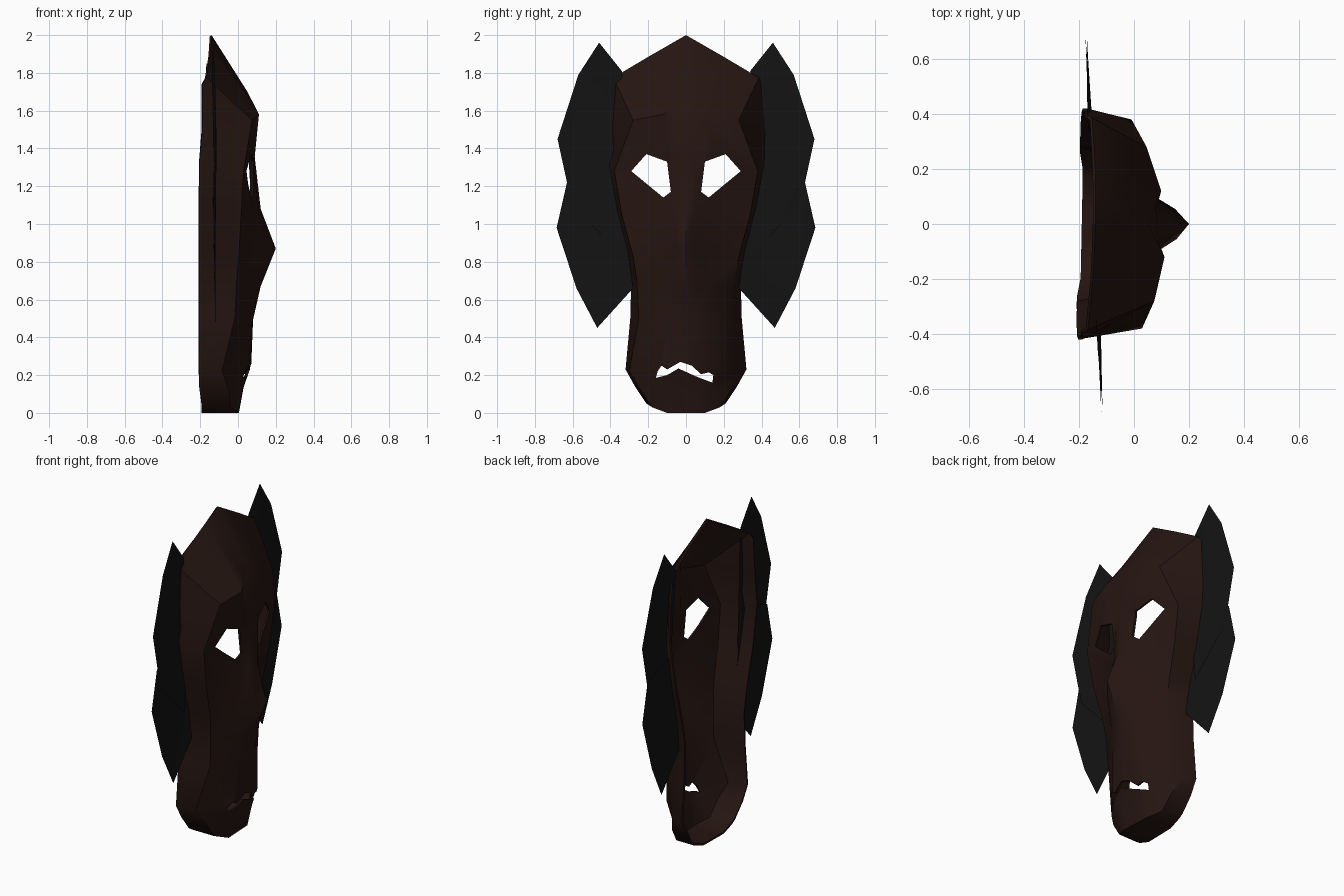
import bpy, bmesh
from mathutils import Vector

if "Cube" in bpy.data.objects:
    bpy.data.objects.remove(bpy.data.objects["Cube"])


def material(name, rgb):
    m = bpy.data.materials.new(name)
    m.diffuse_color = (*rgb, 1)
    m.use_nodes = True
    m.node_tree.nodes["Principled BSDF"].inputs["Base Color"].default_value = m.diffuse_color
    return m


def make_object(name, bm, mat=None):
    me = bpy.data.meshes.new(name)
    bm.to_mesh(me)
    bm.free()
    ob = bpy.data.objects.new(name, me)
    bpy.context.collection.objects.link(ob)
    if mat:
        me.materials.append(mat)
    return ob


def prism(name, outline, x0, x1):
    """Extrude a (y, z) outline along x."""
    bm = bmesh.new()
    f = bm.faces.new([bm.verts.new((x0, y, z)) for y, z in outline])
    ext = bmesh.ops.extrude_face_region(bm, geom=[f])
    vs = [v for v in ext["geom"] if isinstance(v, bmesh.types.BMVert)]
    bmesh.ops.translate(bm, verts=vs, vec=(x1 - x0, 0, 0))
    bmesh.ops.recalc_face_normals(bm, faces=bm.faces)
    return make_object(name, bm)


def activate(ob):
    bpy.ops.object.select_all(action='DESELECT')
    ob.select_set(True)
    bpy.context.view_layer.objects.active = ob


wood = material("dark_wood", (0.0185, 0.0075, 0.0058))
black = material("black_hair", (0.0065, 0.0065, 0.0065))

# Mask half sections: centre (x, z), inner (x, y, z), edge (x, y, z), rear rim (x, y, z)
rows = [
    (-.14, 2.0,   -.145, .20, 1.885,  -.16, .385, 1.775,  -.18, .40, 1.74),   # crest
    (.05, 1.70,   .105, .12, 1.58,    .06, .28, 1.55,     -.18, .42, 1.50),   # brow
    (.088, 1.36,  .075, .10, 1.30,    .01, .38, 1.28,     -.195, .42, 1.33),  # eyes
    (.12, 1.08,   .075, .09, 1.08,    .0, .34, 1.05,      -.20, .375, 1.08),
    (.20, .87,    .08, .10, .80,      -.01, .28, .83,     -.20, .32, .86),    # nose tip
    (.12, .67,    .08, .10, .65,      -.02, .26, .70,     -.20, .29, .70),
    (.08, .50,    .07, .10, .48,      -.03, .25, .50,     -.20, .295, .50),
    (.07, .25,    .05, .13, .23,      -.10, .30, .22,     -.20, .32, .23),    # mouth
    (.03, .14,    .02, .12, .13,      -.06, .24, .12,     -.20, .27, .14),
    (.0, .0,      .0, .10, .0,        -.05, .18, .03,     -.19, .21, .05),    # chin
    (-.19, .0,    -.19, .10, .0,      -.19, .18, .03,     -.19, .21, .05),
]
bm = bmesh.new()
grid = []
for r in rows:
    half = [Vector(r[i:i + 3]) for i in (2, 5, 8)]
    c = Vector((r[0], 0, r[1]))
    # rounded nose flank between the centre line and the inner column
    m = c.lerp(half[0], .55)
    m.x += .15 * max(0, c.x - half[0].x)
    half.insert(0, m)
    pts = [Vector((p.x, -p.y, p.z)) for p in reversed(half)] + [c] + half
    # the front is turned slightly to one side
    for p in pts:
        p.x += p.y * (-.05 if p.x > -.13 else .02)
    grid.append([bm.verts.new(p) for p in pts])
for a, b in zip(grid, grid[1:]):
    for i in range(len(a) - 1):
        bm.faces.new((b[i], b[i + 1], a[i + 1], a[i]))
bmesh.ops.remove_doubles(bm, verts=bm.verts, dist=1e-4)
bm.normal_update()
if sum(f.normal.x * f.calc_area() for f in bm.faces) < 0:
    bmesh.ops.reverse_faces(bm, faces=bm.faces)
mask = make_object("mask", bm, wood)
shell = mask.modifiers.new("thickness", 'SOLIDIFY')
shell.thickness = .012
shell.offset = -1

# Eye and mouth openings
eye = [(.10, 1.33), (.21, 1.37), (.29, 1.28), (.12, 1.14), (.08, 1.17)]
mouth = [(-.15, .22), (-.13, .25), (-.10, .23), (-.03, .27), (.03, .25), (.08, .205),
         (.12, .215), (.145, .20), (.14, .16), (.06, .19), (-.04, .235), (-.10, .20), (-.16, .185)]
cutters = [prism("eye_cutter_a", eye, -.12, .3),
           prism("eye_cutter_b", [(-y, z) for y, z in eye], -.12, .3),
           prism("mouth_cutter", mouth, -.12, .3)]
for c in cutters:
    c.hide_render = True
    mod = mask.modifiers.new(c.name, 'BOOLEAN')
    mod.operation = 'DIFFERENCE'
    mod.solver = 'EXACT'
    mod.object = c
activate(mask)
for name in [m.name for m in mask.modifiers]:
    bpy.ops.object.modifier_apply(modifier=name)
for c in cutters:
    bpy.data.objects.remove(c)
bpy.ops.object.shade_smooth_by_angle(angle=.72)

# Hair: two overlapping thin leaves on each side, slightly tilted
upper = [(.34, 1.81), (.46, 1.96), (.57, 1.79), (.68, 1.45), (.63, 1.22), (.60, 1.10), (.36, .85), (.33, 1.1), (.37, 1.35)]
lower = [(.37, 1.30), (.63, 1.22), (.685, .98), (.58, .66), (.47, .45), (.28, .66), (.32, .95)]
for side, s in (("left", -1), ("right", 1)):
    for part, outline, dx in (("upper", upper, .003), ("lower", lower, -.003)):
        bm = bmesh.new()
        bm.faces.new([bm.verts.new((-.145 - .042 * s * y + dx - .05 * (z - 1.2) * (.7 - y), s * y, z))
                      for y, z in outline])
        bmesh.ops.triangulate(bm, faces=bm.faces)
        bm.normal_update()
        for f in bm.faces:
            if f.normal.x < 0:
                f.normal_flip()
        hair = make_object(f"hair_{part}_{side}", bm, black)
        activate(hair)
        bpy.ops.object.shade_smooth_by_angle(angle=.5)
